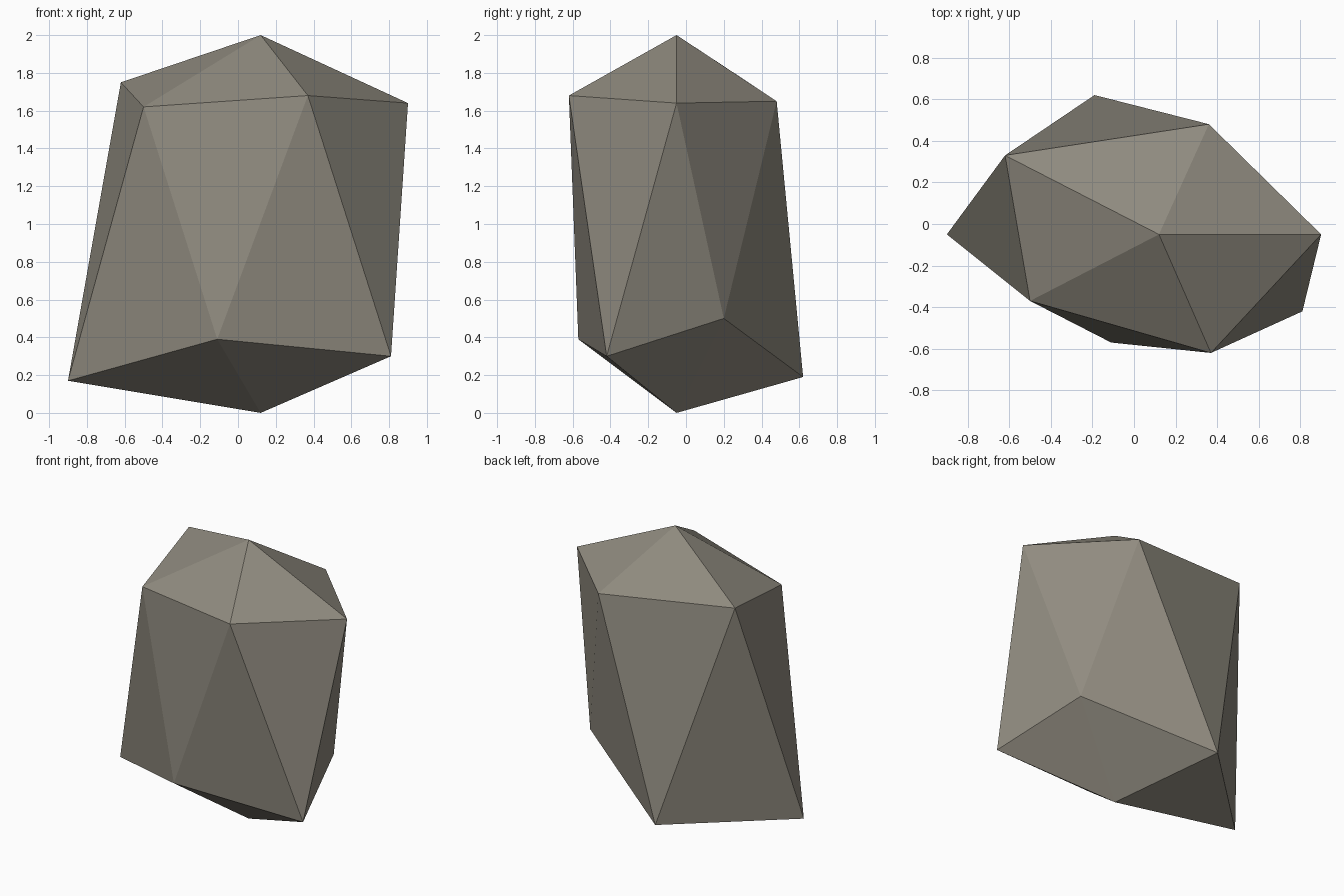
import bpy
import bmesh

if "Cube" in bpy.data.objects:
    bpy.data.objects.remove(bpy.data.objects["Cube"])

# Rock: an irregular icosahedron with two poles and two staggered rings of five
top_pole = (0.12, -0.05, 2.0)
bottom_pole = (0.12, -0.05, 0.0)
upper_ring = [(0.90, -0.05, 1.64), (0.36, 0.48, 1.65), (-0.62, 0.33, 1.75),
              (-0.50, -0.37, 1.62), (0.37, -0.62, 1.68)]
lower_ring = [(0.62, 0.20, 0.50), (-0.19, 0.62, 0.19), (-0.90, -0.05, 0.17),
              (-0.11, -0.57, 0.39), (0.81, -0.42, 0.30)]

bm = bmesh.new()
top = bm.verts.new(top_pole)
bottom = bm.verts.new(bottom_pole)
up = [bm.verts.new(p) for p in upper_ring]
low = [bm.verts.new(p) for p in lower_ring]

# Cap fans and the zigzag band between the rings
for i in range(5):
    j = (i + 1) % 5
    bm.faces.new((top, up[i], up[j]))
    bm.faces.new((up[i], low[i], up[j]))
    bm.faces.new((low[i], low[j], up[j]))
    bm.faces.new((bottom, low[j], low[i]))
bmesh.ops.recalc_face_normals(bm, faces=bm.faces)

mesh = bpy.data.meshes.new("rock")
bm.to_mesh(mesh)
bm.free()

# Single warm grey stone colour, flat shaded
stone = bpy.data.materials.new("warm_grey_stone")
stone.diffuse_color = (0.28, 0.26, 0.215, 1.0)
stone.use_nodes = True
stone.node_tree.nodes["Principled BSDF"].inputs["Base Color"].default_value = stone.diffuse_color
mesh.materials.append(stone)

rock = bpy.data.objects.new("rock", mesh)
bpy.context.collection.objects.link(rock)
